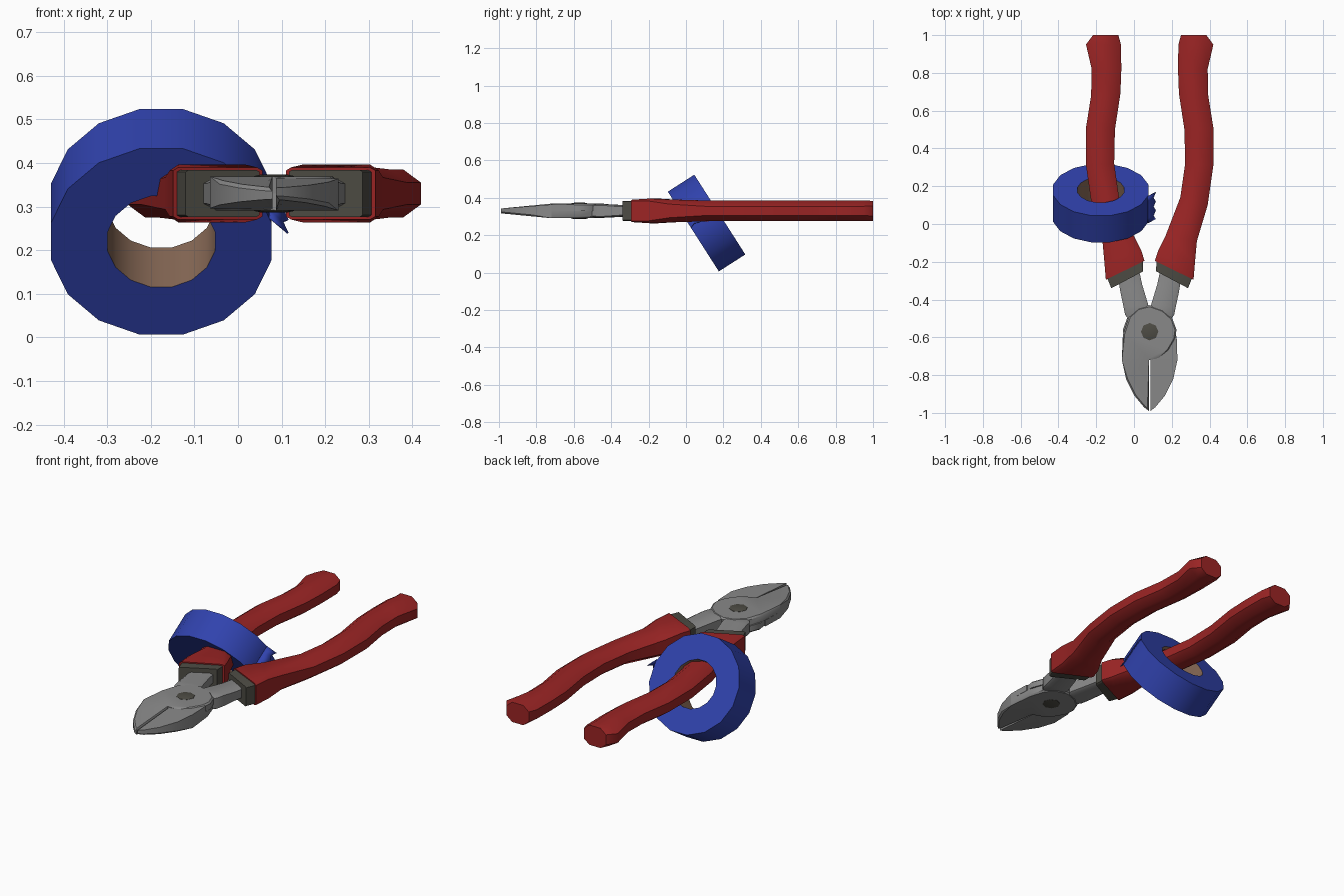
import bpy, bmesh, math
from mathutils import Matrix, Vector

if "Cube" in bpy.data.objects:
    bpy.data.objects.remove(bpy.data.objects["Cube"])


def material(name, rgb):
    m = bpy.data.materials.new(name)
    m.use_nodes = True
    m.diffuse_color = (*rgb, 1)
    m.node_tree.nodes["Principled BSDF"].inputs["Base Color"].default_value = (*rgb, 1)
    return m


RED = material("red grip", (0.33, 0.018, 0.018))
STEEL = material("steel", (0.25, 0.25, 0.25))
DARK = material("dark metal", (0.075, 0.072, 0.058))
BLUE = material("blue tape", (0.03, 0.055, 0.42))
BROWN = material("cardboard core", (0.25, 0.145, 0.095))

# Frame of the pliers: long axis through the rivet, at mid thickness
PLIERS = Matrix.Translation((0.083, 0, 0.33))
HALF_TURN = Matrix.Rotation(math.pi, 4, "Y")


def finish(bm, name, mats, matrix, angle=40):
    bmesh.ops.recalc_face_normals(bm, faces=bm.faces)
    me = bpy.data.meshes.new(name)
    bm.to_mesh(me)
    bm.free()
    for m in mats:
        me.materials.append(m)
    ob = bpy.data.objects.new(name, me)
    bpy.context.collection.objects.link(ob)
    ob.matrix_world = matrix
    bpy.ops.object.select_all(action="DESELECT")
    bpy.context.view_layer.objects.active = ob
    ob.select_set(True)
    bpy.ops.object.shade_smooth_by_angle(angle=math.radians(angle))
    return ob


def loft(name, stations, mat, matrix, angle=40):
    """Eight-sided tube; a station is inner x, y, outer x, y, half height, squareness."""
    bm = bmesh.new()
    rings = []
    for xi, yi, xo, yo, h, c in stations:
        mid = Vector((xi + xo, yi + yo, 0)) / 2
        side = Vector((xo - xi, yo - yi, 0)) / 2
        section = [(1, c), (c, 1), (-c, 1), (-1, c), (-1, -c), (-c, -1), (c, -1), (1, -c)]
        rings.append([bm.verts.new(mid + side * u + Vector((0, 0, h * v))) for u, v in section])
    for a, b in zip(rings, rings[1:]):
        for i in range(8):
            j = (i + 1) % 8
            bm.faces.new((a[i], a[j], b[j], b[i]))
    bm.faces.new(rings[0])
    bm.faces.new(rings[-1])
    return finish(bm, name, [mat], matrix, angle)


def plate(name, outline, height, matrix):
    """Upper half of a jaw, thinning toward the tip, with a chamfered rim."""
    bm = bmesh.new()
    bm.faces.new([bm.verts.new((x, y, 0)) for x, y in outline])
    bmesh.ops.bisect_plane(bm, geom=bm.verts[:] + bm.edges[:] + bm.faces[:],
                           plane_co=(0, -0.72, 0), plane_no=(0, 1, 0))
    new = bmesh.ops.extrude_face_region(bm, geom=bm.faces[:])["geom"]
    for v in [g for g in new if isinstance(g, bmesh.types.BMVert)]:
        t = max(0, (-0.72 - v.co.y) / 0.27)
        v.co.z = height * (1 - t) + 0.013 * t
    bmesh.ops.recalc_face_normals(bm, faces=bm.faces)
    rim = [e for e in bm.edges if min(v.co.z for v in e.verts) > 0.001
           and any(abs(f.normal.z) < 0.2 for f in e.link_faces)
           and any(f.normal.z > 0.8 for f in e.link_faces)]
    bmesh.ops.bevel(bm, geom=rim, offset=0.008, segments=1, affect="EDGES", clamp_overlap=True)
    return finish(bm, name, [STEEL], matrix, 30)


# Outlines of the two interlocking jaw layers
pivot_layer = [(-0.004, -0.99), (-0.004, -0.72), (0.05, -0.71), (0.1, -0.67), (0.135, -0.61),
               (0.142, -0.56), (0.12, -0.5), (0.07, -0.455), (0, -0.43), (-0.06, -0.445),
               (-0.11, -0.49), (-0.14, -0.58), (-0.147, -0.72), (-0.125, -0.82),
               (-0.08, -0.91), (-0.03, -0.97)]
outer_layer = [(0.004, -0.99), (0.03, -0.97), (0.08, -0.91), (0.125, -0.82), (0.147, -0.72),
               (0.143, -0.6), (0.11, -0.59), (0.02, -0.69), (0.004, -0.72)]

# Grip, collar and shank of one arm
grip = [(0.027, -0.195, 0.232, -0.295, 0.06, 0.88), (0.045, -0.14, 0.24, -0.2, 0.066, 0.8),
        (0.085, -0.06, 0.25, -0.09, 0.061, 0.6), (0.162, 0.14, 0.307, 0.1, 0.055, 0.45),
        (0.188, 0.32, 0.337, 0.31, 0.055, 0.45), (0.184, 0.5, 0.337, 0.51, 0.055, 0.45),
        (0.155, 0.69, 0.31, 0.68, 0.055, 0.45), (0.15, 0.82, 0.307, 0.82, 0.055, 0.45),
        (0.152, 0.95, 0.337, 0.95, 0.055, 0.45), (0.166, 1.0, 0.3, 1.0, 0.054, 0.5)]
collar = [(0.036, -0.19, 0.225, -0.285, 0.054, 0.92), (0.034, -0.25, 0.203, -0.34, 0.054, 0.92)]
shank = [(0.055, -0.25, 0.165, -0.3, 0.03, 0.75), (0.04, -0.32, 0.155, -0.36, 0.031, 0.75),
         (0.01, -0.42, 0.138, -0.44, 0.036, 0.8), (0, -0.46, 0.13, -0.48, 0.036, 0.8),
         (-0.02, -0.52, 0.095, -0.53, 0.03, 0.8)]

for side, turn in (("left", Matrix.Identity(4)), ("right", HALF_TURN)):
    place = PLIERS @ turn
    loft(side + "_grip", grip, RED, place, 50)
    loft(side + "_collar", collar, DARK, place, 30)
    loft(side + "_shank", shank, STEEL, place, 30)
    plate(side + "_pivot_jaw", pivot_layer, 0.039, place)
    plate(side + "_outer_jaw", outer_layer, 0.034, place)

# Rivet with a domed head on both faces
bm = bmesh.new()
for sign in (1, -1):
    for z, depth, r1, r2 in ((0.02, 0.04, 0.046, 0.046), (0.042, 0.004, 0.046, 0.028)):
        bmesh.ops.create_cone(bm, cap_ends=True, segments=8, radius1=r1, radius2=r2, depth=depth,
                              matrix=Matrix.Rotation(0 if sign > 0 else math.pi, 4, "X")
                              @ Matrix.Translation((0, 0, z)))
finish(bm, "rivet", [DARK], PLIERS @ Matrix.Translation((0, -0.57, 0)), 35)

# Tape roll, tilted about x; its local z is the roll axis
ROLL = Matrix.Translation((-0.176, 0.11, 0.265)) @ Matrix.Rotation(math.radians(-57.4), 4, "X")
WIDTH, SIDES = 0.084, 16
bm = bmesh.new()
corners = [(0.258, -WIDTH), (0.258, WIDTH), (0.126, WIDTH), (0.126, -WIDTH)]
rings = []
for i in range(SIDES):
    a = (i + 0.5) * math.tau / SIDES
    rings.append([bm.verts.new((r * math.cos(a), r * math.sin(a), z)) for r, z in corners])
for i in range(SIDES):
    a, b = rings[i], rings[(i + 1) % SIDES]
    for k in range(4):
        n = (k + 1) % 4
        f = bm.faces.new((a[k], a[n], b[n], b[k]))
        f.material_index = 1 if k == 2 else 0
finish(bm, "tape_roll", [BLUE, BROWN], ROLL, 30)

# Loose tape end with a torn zigzag edge
bm = bmesh.new()
steps = 6
sheet = []
for i in range(steps + 1):
    z = WIDTH * (2 * i / steps - 1)
    reach = 0.042 if i % 2 == 0 else 0.03
    sheet.append([bm.verts.new((0.25, -0.066, z)),
                  bm.verts.new((0.25 + reach, -0.066 + reach, z))])
for a, b in zip(sheet, sheet[1:]):
    bm.faces.new((a[0], a[1], b[1], b[0]))
flap = finish(bm, "tape_end", [BLUE], ROLL, 30)
flap.modifiers.new("thickness", "SOLIDIFY").thickness = 0.004
